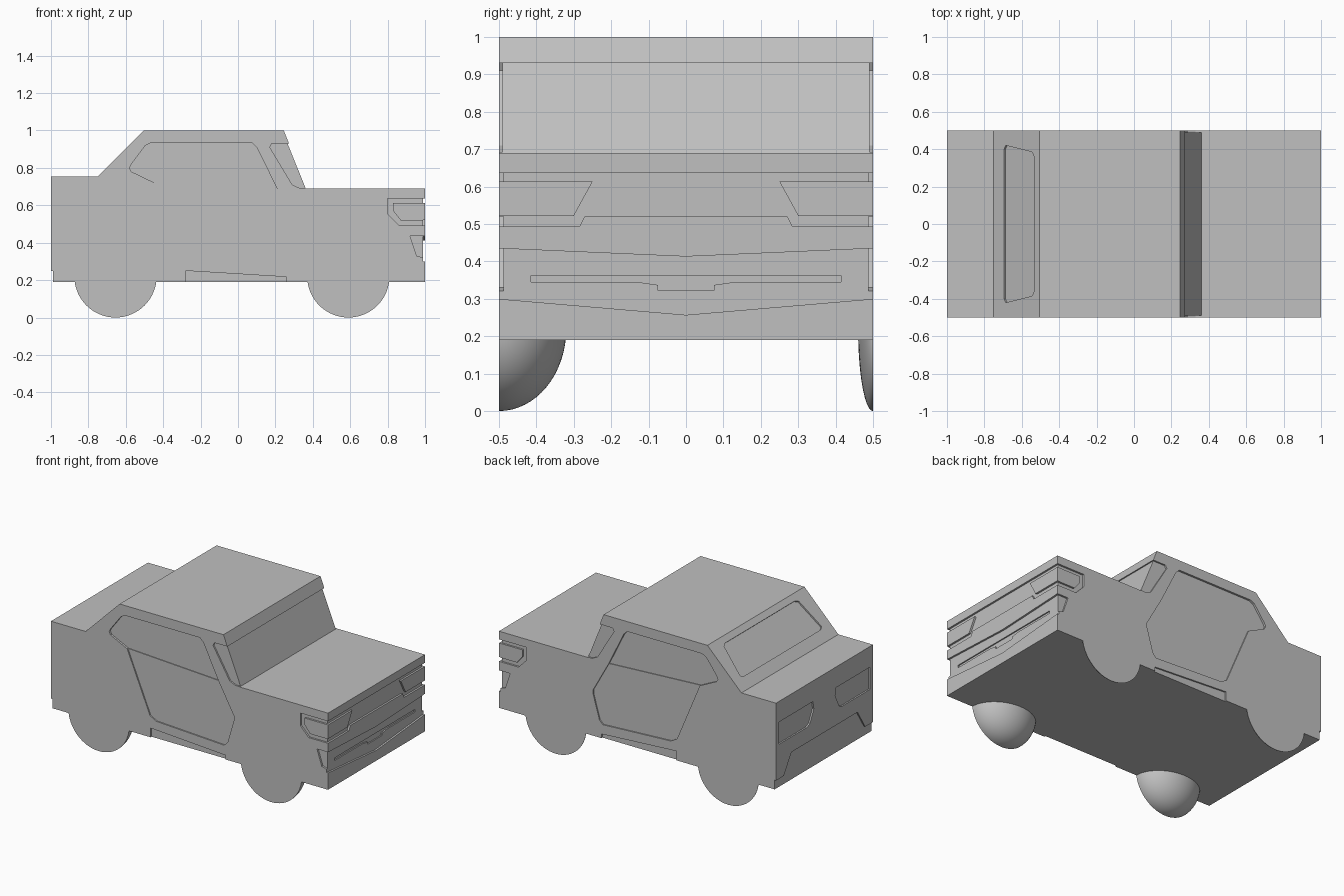
import bpy, bmesh
from mathutils import Vector

cube = bpy.data.objects.get("Cube")
if cube:
    bpy.data.objects.remove(cube, do_unlink=True)

grey = bpy.data.materials.new("plain grey")
grey.use_nodes = True
GREY = (0.53, 0.53, 0.53, 1)
grey.diffuse_color = GREY
grey.node_tree.nodes["Principled BSDF"].inputs["Base Color"].default_value = GREY


def make_object(name, bm):
    bmesh.ops.recalc_face_normals(bm, faces=bm.faces)
    mesh = bpy.data.meshes.new(name)
    bm.to_mesh(mesh)
    bm.free()
    mesh.materials.append(grey)
    obj = bpy.data.objects.new(name, mesh)
    bpy.context.collection.objects.link(obj)
    return obj


def prism(name, points, origin, u, v, start, end):
    """Polygon in the u, v plane, extruded along its normal."""
    origin, u, v = Vector(origin), Vector(u), Vector(v)
    n = u.cross(v).normalized()
    bm = bmesh.new()
    face = bm.faces.new([bm.verts.new(origin + u * a + v * b + n * start) for a, b in points])
    grown = bmesh.ops.extrude_face_region(bm, geom=[face])["geom"]
    moved = [g for g in grown if isinstance(g, bmesh.types.BMVert)]
    bmesh.ops.translate(bm, verts=moved, vec=n * (end - start))
    return make_object(name, bm)


def recess(points, depth, origin, u, v):
    """Sink a polygon into the body; the plane normal points outward."""
    cutter = prism("cutter", points, origin, u, v, -depth, 0.05)
    mod = body.modifiers.new("recess", "BOOLEAN")
    mod.operation = "DIFFERENCE"
    mod.solver = "EXACT"
    mod.object = cutter
    graph = bpy.context.evaluated_depsgraph_get()
    result = bpy.data.meshes.new_from_object(body.evaluated_get(graph))
    body.modifiers.clear()
    body.data = result
    bpy.data.objects.remove(cutter, do_unlink=True)


def both(half):
    """Complete an outline by mirroring its first coordinate."""
    return half + [(-a, b) for a, b in reversed(half)]


# Body: side profile across the full width, windscreen set in slightly
profile = [(-1, .19), (-1, .755), (-.75, .755), (-.505, 1), (.245, 1), (.273, .93),
           (.265, .93), (.362, .69), (1, .69), (1, .19)]
body = prism("body", profile, (0, 0, 0), (1, 0, 0), (0, 0, 1), -.5, .5)

# Side panels: window, door, sill, windscreen corner, lamp surround, bumper end
window = [(-.58, .80), (-.57, .82), (-.495, .92), (-.465, .935), (.075, .935), (.10, .91),
          (.21, .687), (-.45, .722), (-.57, .78)]
door = [(-.45, .722), (.21, .687), (.32, .49), (.32, .46), (.275, .305), (.25, .28),
        (-.24, .305), (-.285, .33)]
sill = [(-.28, .15), (-.28, .25), (.26, .217), (.26, .15)]
corner = [(.32, .93), (.18, .93), (.17, .91), (.29, .71), (.33, .692), (.45, .692)]
lamp_surround = [(1.05, .637), (.80, .637), (.80, .555), (.86, .493), (1.05, .493),
                 (1.05, .52), (.87, .52), (.83, .57), (.83, .613), (1.05, .613)]
bumper_end = [(1.05, .435), (.92, .435), (.955, .33), (1.05, .305)]
side_cuts = [(window, .013), (door, .008), (sill, .01), (corner, .01),
             (lamp_surround, .012), (bumper_end, .012)]
for side in (-1, 1):
    for points, depth in side_cuts:
        recess([(-side * x, z) for x, z in points], depth,
               (0, side * .5, 0), (-side, 0, 0), (0, 0, 1))

# Front: grille around raised headlamps, lower intake with a slot
grille = both([(.55, .637), (.55, .613), (.25, .613), (.30, .522), (.55, .522),
               (.55, .493), (.285, .493), (.27, .522)])
intake = [(.55, .437), (.55, .304), (0, .257), (-.55, .304), (-.55, .437), (0, .413)]
slot = both([(.415, .362), (.415, .345), (.13, .345), (.075, .337), (.075, .322)])
for points, depth in ((grille, .012), (intake, .012), (slot, .02)):
    recess(points, depth, (1, 0, 0), (0, 1, 0), (0, 0, 1))

# Rear: tail lamps and lower bumper
tail_lamp = [(.47, .62), (.12, .62), (.11, .57), (.15, .49), (.18, .475), (.47, .475)]
bumper = both([(.55, .15), (.55, .25), (.42, .25), (.34, .375)])
for points in (tail_lamp, [(-a, b) for a, b in tail_lamp], bumper):
    recess(points, .01, (-1, 0, 0), (0, -1, 0), (0, 0, 1))

# Rear window in the sloping back
slope = Vector((.245, 0, .245)).normalized()
rear_window = both([(.40, .078), (.42, .092), (.385, .29), (.36, .304)])
recess(rear_window, .01, (-.75, 0, .755), (0, -1, 0), slope)


# Wheels: half rounds flush with the sides, rounded inward
def wheel(name, x, side, depth):
    bm = bmesh.new()
    bmesh.ops.create_uvsphere(bm, u_segments=64, v_segments=32, radius=.22)
    for vert in bm.verts:
        vert.co.y *= depth / .22
    for normal, co in (((0, side, 0), (0, 0, 0)), ((0, 0, 1), (0, 0, -.02))):
        geom = bm.verts[:] + bm.edges[:] + bm.faces[:]
        bmesh.ops.bisect_plane(bm, geom=geom, dist=1e-5, plane_co=co, plane_no=normal,
                               clear_outer=True)
        rim = [e for e in bm.edges if e.is_boundary]
        bmesh.ops.holes_fill(bm, edges=rim, sides=0)
    bmesh.ops.translate(bm, verts=bm.verts, vec=(x, side * .5, .22))
    return make_object(name, bm)


wheels = []
for end, x in (("front", .59), ("rear", -.655)):
    wheels.append(wheel(end + "_right_wheel", x, -1, .18))
    wheels.append(wheel(end + "_left_wheel", x, 1, .04))

bpy.ops.object.select_all(action="DESELECT")
for obj in wheels:
    obj.select_set(True)
bpy.context.view_layer.objects.active = wheels[0]
bpy.ops.object.shade_smooth_by_angle(angle=.6)
